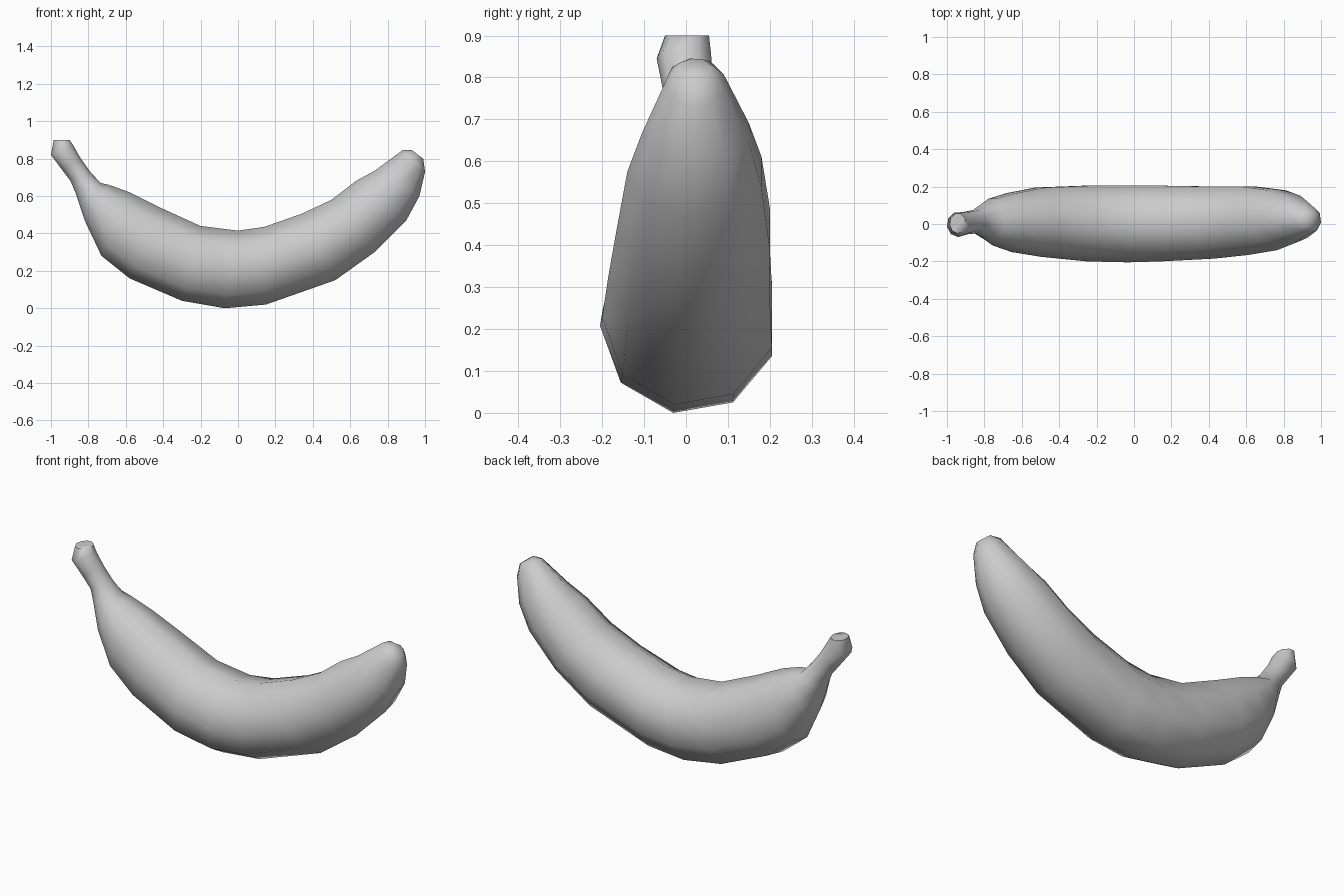
import bpy, bmesh, math

if "Cube" in bpy.data.objects:
    bpy.data.objects.remove(bpy.data.objects["Cube"])

# Peel material
peel = bpy.data.materials.new("light_grey")
peel.use_nodes = True
colour = (0.6, 0.6, 0.6, 1)
peel.diffuse_color = colour
peel.node_tree.nodes["Principled BSDF"].inputs["Base Color"].default_value = colour

# Cross-section: slightly turned nine-sided polygon fitted to a unit box
SIDES = 9
angles = [math.radians(-100 + 360 * i / SIDES) for i in range(SIDES)]


def fit(values):
    low, high = min(values), max(values)
    return [(v - low) / (high - low) for v in values]


across = fit([math.cos(a) for a in angles])
upward = fit([math.sin(a) for a in angles])

# Stations from stem to tip: outer x, z, inner x, z, side y min, max
stations = [
    (-.985, .90, -.90, .90, -.05, .055),
    (-1.0, .82, -.88, .87, -.07, .06),
    (-.94, .74, -.84, .80, -.055, .065),
    (-.895, .68, -.79, .73, -.05, .075),
    (-.87, .62, -.735, .67, -.075, .1),
    (-.82, .47, -.69, .66, -.115, .135),
    (-.73, .28, -.58, .62, -.15, .165),
    (-.58, .16, -.42, .54, -.175, .195),
    (-.3, .04, -.2, .44, -.2, .205),
    (-.07, .0, 0, .415, -.205, .205),
    (.15, .02, .14, .435, -.2, .205),
    (.52, .15, .34, .505, -.185, .2),
    (.73, .30, .5, .58, -.165, .2),
    (.90, .47, .63, .68, -.14, .18),
    (.97, .60, .73, .735, -.105, .15),
    (1.0, .73, .88, .845, -.05, .09),
    (.99, .80, .93, .845, -.02, .06),
]

# Banana body: skin bridged between the stations, closed at both ends
bm = bmesh.new()
rings = []
for ox, oz, ix, iz, y0, y1 in stations:
    rings.append([bm.verts.new((ox + (ix - ox) * u, y0 + (y1 - y0) * s,
                                oz + (iz - oz) * u))
                  for s, u in zip(across, upward)])
for a, b in zip(rings, rings[1:]):
    for i in range(SIDES):
        j = (i + 1) % SIDES
        bm.faces.new((a[i], a[j], b[j], b[i]))
bm.faces.new(rings[0])
bm.faces.new(rings[-1])
bmesh.ops.recalc_face_normals(bm, faces=bm.faces)
mesh = bpy.data.meshes.new("banana")
bm.to_mesh(mesh)
bm.free()
mesh.materials.append(peel)
banana = bpy.data.objects.new("banana", mesh)
bpy.context.collection.objects.link(banana)

# Smooth peel with a crisp stem cut
bpy.ops.object.select_all(action="DESELECT")
banana.select_set(True)
bpy.context.view_layer.objects.active = banana
bpy.ops.object.shade_smooth_by_angle(angle=math.radians(60))
